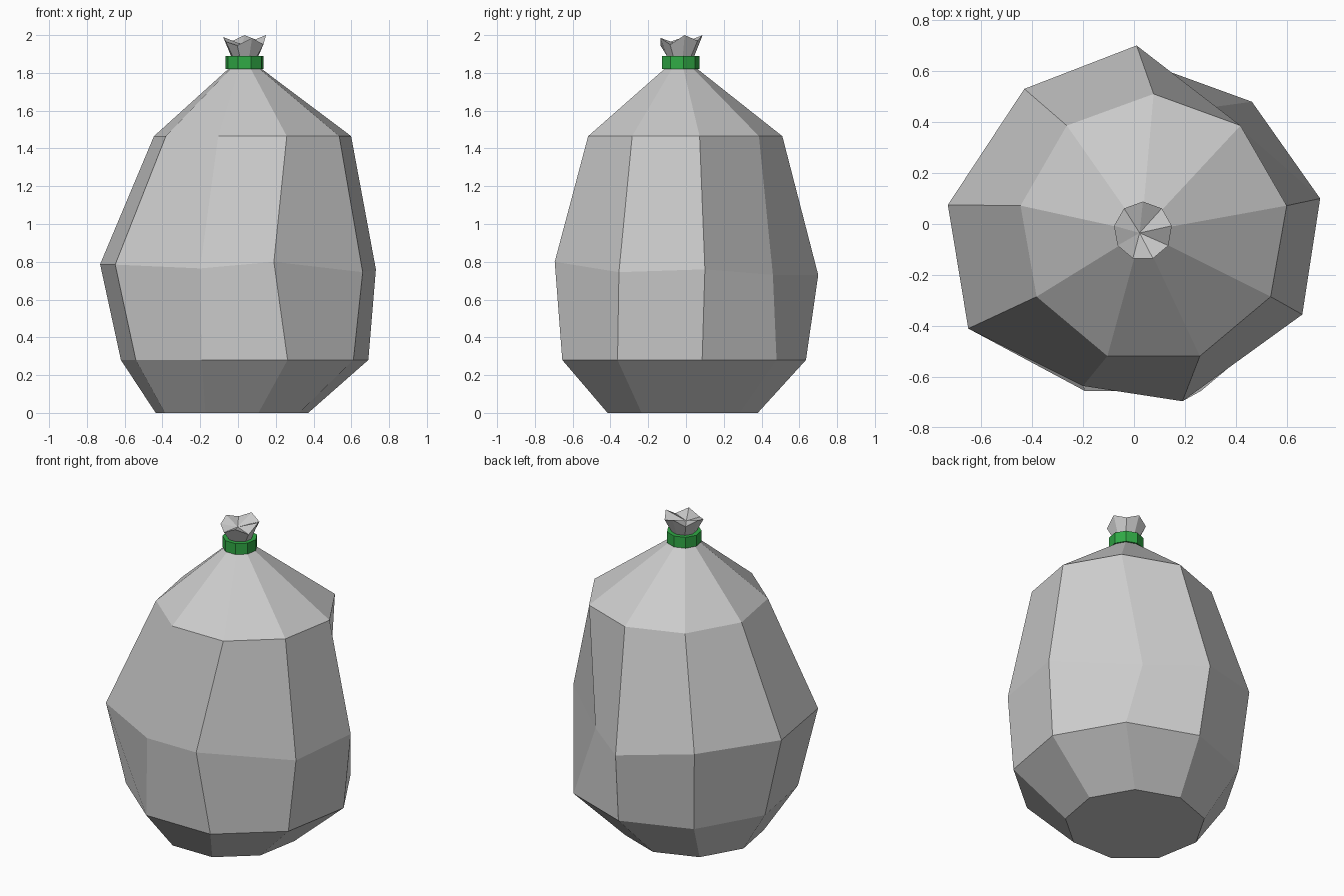
import bpy, bmesh
from math import sin, cos, radians

if "Cube" in bpy.data.objects:
    bpy.data.objects.remove(bpy.data.objects["Cube"])

SIDES = 9
ANGLES = [radians(90 - 40 * i) for i in range(SIDES)]


def ring(cx, cy, r, z):
    return [(cx + r * cos(a), cy + r * sin(a), z) for a in ANGLES]


def loft(name, rings, close=False, tip=None):
    """Skin a stack of rings; cap the ends, or join last to first."""
    bm = bmesh.new()
    loops = [[bm.verts.new(p) for p in r] for r in rings]
    pairs = list(zip(loops, loops[1:])) + ([(loops[-1], loops[0])] if close else [])
    for a, b in pairs:
        for i in range(SIDES):
            j = (i + 1) % SIDES
            bm.faces.new((a[i], a[j], b[j], b[i]))
    if not close:
        bm.faces.new(loops[0])
        if tip:
            t = bm.verts.new(tip)
            for i in range(SIDES):
                bm.faces.new((loops[-1][i], loops[-1][(i + 1) % SIDES], t))
        else:
            bm.faces.new(loops[-1])
    bmesh.ops.recalc_face_normals(bm, faces=bm.faces)
    me = bpy.data.meshes.new(name)
    bm.to_mesh(me)
    bm.free()
    ob = bpy.data.objects.new(name, me)
    bpy.context.collection.objects.link(ob)
    return ob


# Lumpy belly ring, clockwise from the back
belly = [(0.01, 0.70, 0.73), (0.32, 0.46, 0.73), (0.73, 0.10, 0.76),
         (0.66, -0.355, 0.745), (0.19, -0.695, 0.80), (-0.20, -0.635, 0.765),
         (-0.65, -0.41, 0.785), (-0.73, 0.075, 0.787), (-0.43, 0.53, 0.79)]

# Ragged rim of the gathered top
rim_z = [2.0, 1.97, 2.0, 1.95, 1.985, 1.945, 1.965, 1.99, 1.965]
rim = [(x, y, z) for (x, y, _), z in zip(ring(0.035, -0.027, 0.115, 0), rim_z)]

# Bag: base, lower bulge, belly, shoulder, neck, gathered top
loft("bag", [
    ring(-0.032, -0.03, 0.41, 0.0),
    ring(0.035, -0.03, 0.665, 0.28),
    belly,
    ring(0.077, -0.02, 0.53, 1.465),
    ring(0.035, -0.03, 0.066, 1.84),
    ring(0.035, -0.03, 0.07, 1.88),
    rim,
], tip=(0.022, -0.035, 1.95))

# Green tie around the neck
tie = loft("tie_band", [
    ring(0.035, -0.03, 0.066, 1.82),
    ring(0.035, -0.03, 0.102, 1.82),
    ring(0.035, -0.03, 0.102, 1.89),
    ring(0.035, -0.03, 0.066, 1.89),
], close=True)
green = bpy.data.materials.new("green_tie")
green.diffuse_color = (0.03, 0.40, 0.06, 1)
green.use_nodes = True
green.node_tree.nodes["Principled BSDF"].inputs["Base Color"].default_value = green.diffuse_color
tie.data.materials.append(green)
